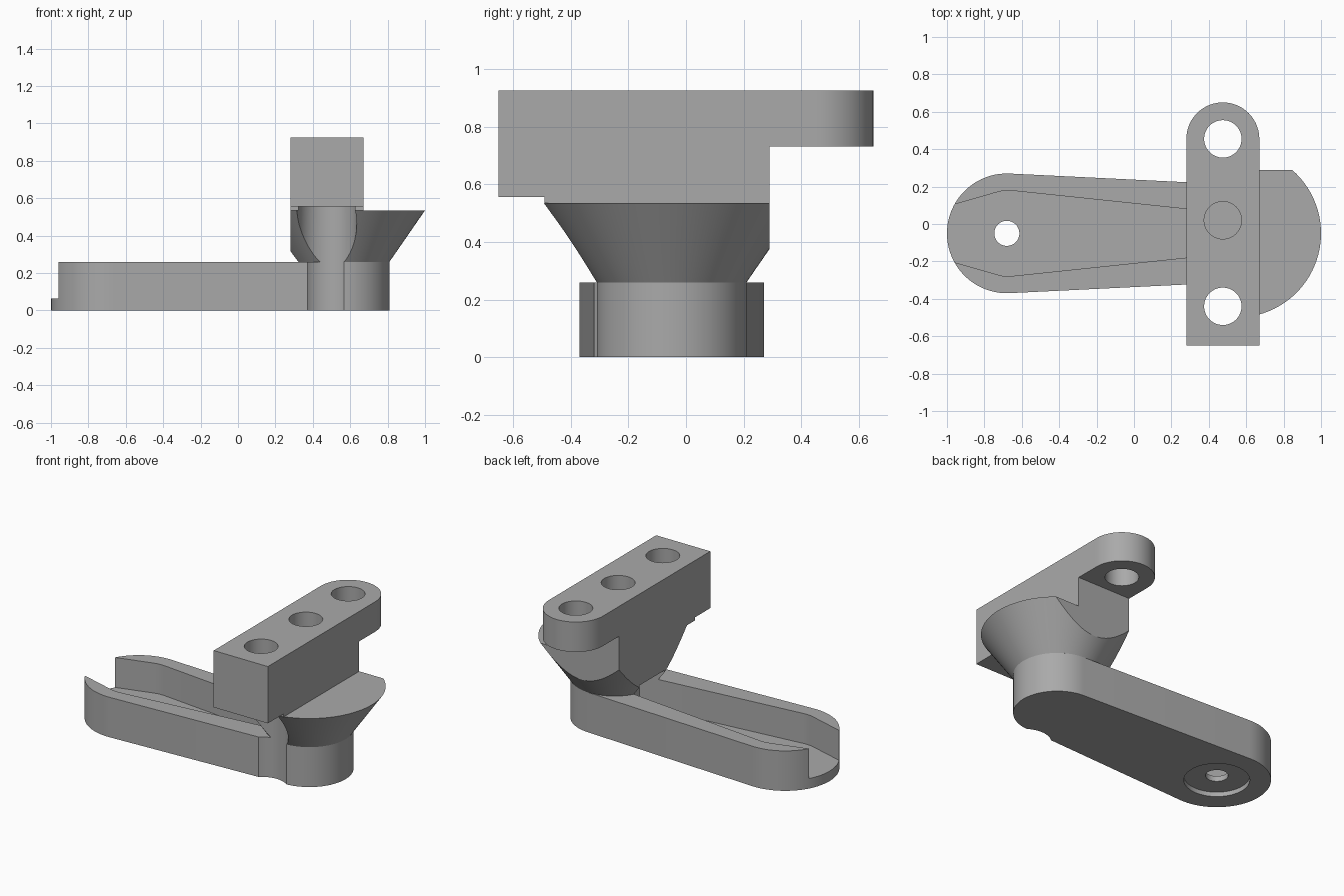
import bpy, bmesh
from math import sin, cos, pi, asin

cube = bpy.data.objects.get("Cube")
if cube:
    bpy.data.objects.remove(cube)

grey = bpy.data.materials.new("plain_grey")
grey.use_nodes = True
GREY = (0.4, 0.4, 0.4, 1)
grey.diffuse_color = GREY
grey.node_tree.nodes["Principled BSDF"].inputs["Base Color"].default_value = GREY


def make(name, bm):
    bmesh.ops.recalc_face_normals(bm, faces=bm.faces)
    mesh = bpy.data.meshes.new(name)
    bm.to_mesh(mesh)
    bm.free()
    mesh.materials.append(grey)
    ob = bpy.data.objects.new(name, mesh)
    bpy.context.collection.objects.link(ob)
    return ob


def arc(x, y, r, a0, a1, n=40):
    return [(x + r * cos(a0 + (a1 - a0) * i / n), y + r * sin(a0 + (a1 - a0) * i / n))
            for i in range(n + 1)]


def prism(name, outline, z0, z1):
    bm = bmesh.new()
    face = bm.faces.new([bm.verts.new((x, y, z0)) for x, y in outline])
    top = bmesh.ops.extrude_face_region(bm, geom=[face])["geom"]
    bmesh.ops.translate(bm, vec=(0, 0, z1 - z0),
                        verts=[v for v in top if isinstance(v, bmesh.types.BMVert)])
    return make(name, bm)


def box(x0, x1, y0, y1, z0, z1):
    return prism("cutter", [(x0, y0), (x1, y0), (x1, y1), (x0, y1)], z0, z1)


def cylinder(x, y, r, z0, z1):
    return prism("cutter", arc(x, y, r, 0, 2 * pi, 64)[:-1], z0, z1)


def cut(ob, *cutters):
    bpy.context.view_layer.objects.active = ob
    for c in cutters:
        c.hide_render = True
        mod = ob.modifiers.new("cut", "BOOLEAN")
        mod.operation, mod.solver, mod.object = "DIFFERENCE", "EXACT", c
        bpy.ops.object.modifier_apply(modifier=mod.name)
        bpy.data.objects.remove(c)


# Main dimensions
MID_Y = -0.05
PIVOT_X, PIVOT_R = -0.68, 0.32
HUB_X, HUB_R, FLARE_R = 0.55, 0.26, 0.45
ARM_TOP, NECK_TOP, BAR_TOP = 0.26, 0.535, 0.925
BAR_X, BAR_W = 0.475, 0.195
FRONT_Y, REAR_Y, BACK_FACE = -0.44, 0.455, 0.29


def channel():
    # tapered slot along the arm, reaching under the neck
    half = [(-1.05, 0.13), (-0.96, 0.155), (-0.74, 0.218), (-0.70, 0.228),
            (-0.66, 0.229), (0.28, 0.13), (0.45, 0.112)]
    outline = [(x, MID_Y - h) for x, h in half] + [(x, MID_Y + h) for x, h in reversed(half)]
    return prism("cutter", outline, 0.065, 0.33)


def bolt_clearance():
    return cylinder(BAR_X, FRONT_Y, 0.16, -0.1, 0.555)


# Tapered arm with channel, pivot hole and recess underneath
d = asin((PIVOT_R - HUB_R) / (HUB_X - PIVOT_X))
arm = prism("arm", arc(PIVOT_X, MID_Y, PIVOT_R, pi / 2 - d, 3 * pi / 2 + d)
            + arc(HUB_X, MID_Y, HUB_R, d - pi / 2, pi / 2 - d), 0, ARM_TOP)
cut(arm, channel(), bolt_clearance(),
    cylinder(PIVOT_X, MID_Y, 0.067, -0.1, 0.2),
    cylinder(PIVOT_X, MID_Y, 0.195, -0.1, 0.03))

# Flared neck trimmed flat at the back and on the arm side
bm = bmesh.new()
bmesh.ops.create_cone(bm, cap_ends=True, segments=96, radius1=HUB_R, radius2=FLARE_R,
                      depth=NECK_TOP - ARM_TOP)
bmesh.ops.translate(bm, verts=bm.verts, vec=(HUB_X, MID_Y, (NECK_TOP + ARM_TOP) / 2))
neck = make("flared_neck", bm)
cut(neck, box(-0.5, BAR_X - BAR_W, -1, 1, 0, 1), box(-0.5, 1.5, BACK_FACE, 1, 0, 1),
    channel(), bolt_clearance())

# Cross bar with rounded tongue, stepped underside and three holes
bar = prism("cross_bar", [(BAR_X - BAR_W, -0.65), (BAR_X + BAR_W, -0.65)]
            + arc(BAR_X, REAR_Y, BAR_W, 0, pi), NECK_TOP, BAR_TOP)
cut(bar, box(0, 1, BACK_FACE, 1, 0.4, 0.73), box(0, 1, -1, -0.49, 0.4, 0.555),
    bolt_clearance(),
    cylinder(BAR_X, FRONT_Y, 0.1, 0.4, 1.1),
    cylinder(BAR_X, REAR_Y, 0.1, 0.4, 1.1),
    cylinder(BAR_X, 0.02, 0.1, 0.6, 1.1))

# Smooth curved walls, keep machined edges crisp
bpy.ops.object.select_all(action="DESELECT")
for ob in (arm, neck, bar):
    ob.select_set(True)
bpy.context.view_layer.objects.active = arm
bpy.ops.object.shade_smooth_by_angle(angle=0.5)
